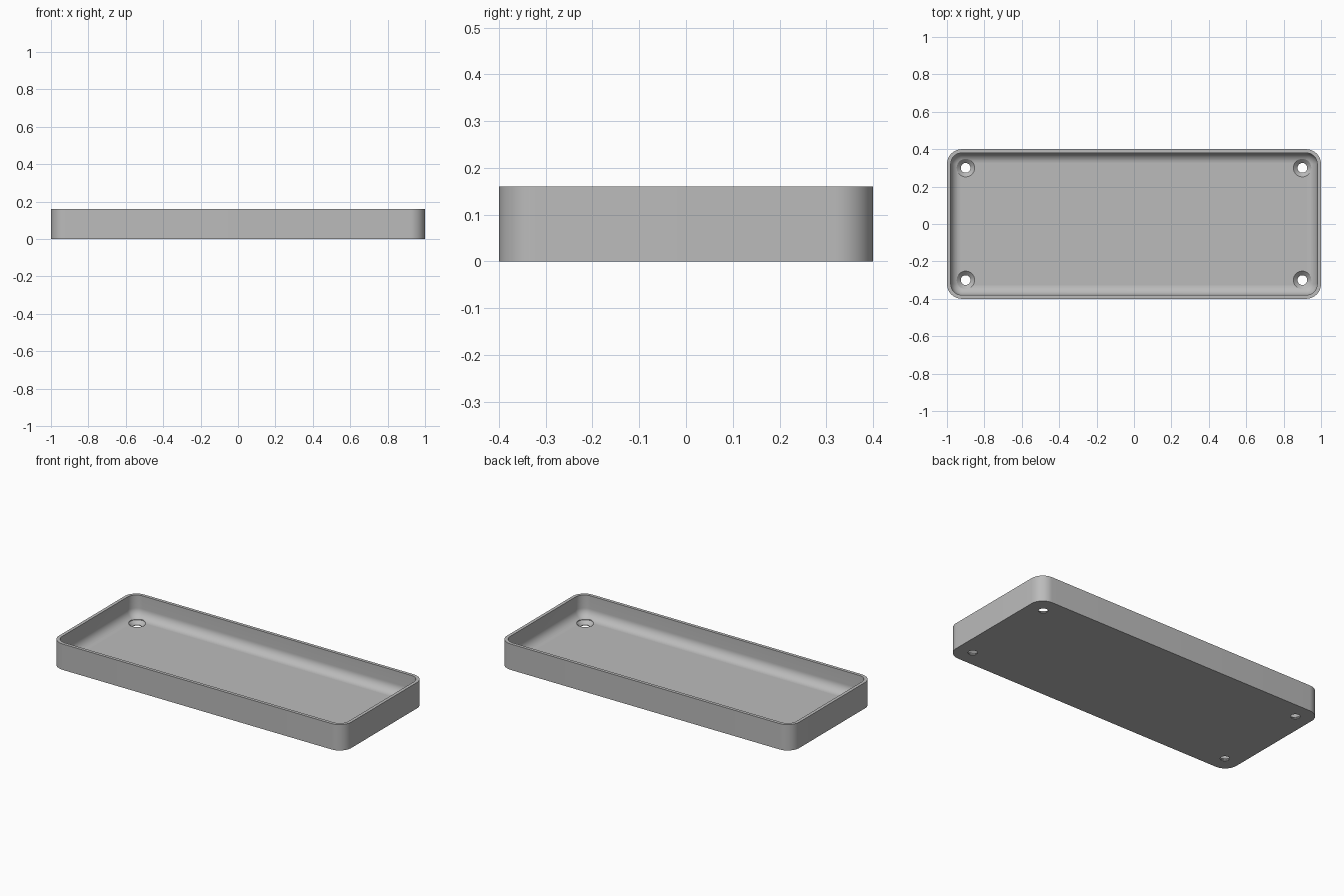
import bpy, bmesh
from math import sin, cos, pi, radians

cube = bpy.data.objects.get("Cube")
if cube:
    bpy.data.objects.remove(cube, do_unlink=True)

HX, HY, HEIGHT = 1.0, 0.4, 0.16
CORNER, WALL, FLOOR, FILLET = 0.08, 0.02, 0.025, 0.055
HOLE_X, HOLE_Y, HOLE_R, SINK_R = 0.9, 0.3, 0.026, 0.048

grey = bpy.data.materials.new("plain grey")
grey.use_nodes = True
colour = (0.5, 0.5, 0.5, 1)
grey.diffuse_color = colour
grey.node_tree.nodes["Principled BSDF"].inputs["Base Color"].default_value = colour


def rounded_ring(bm, inset, z, steps=12):
    """Rounded rectangle, inset from the outer outline."""
    r = CORNER - inset
    verts = []
    for i, (sx, sy) in enumerate([(1, 1), (-1, 1), (-1, -1), (1, -1)]):
        for k in range(steps + 1):
            a = (i + k / steps) * pi / 2
            verts.append(bm.verts.new((sx * (HX - CORNER) + r * cos(a),
                                       sy * (HY - CORNER) + r * sin(a), z)))
    return verts


def circle_ring(bm, x, y, r, z, steps=40):
    return [bm.verts.new((x + r * cos(2 * pi * k / steps),
                          y + r * sin(2 * pi * k / steps), z)) for k in range(steps)]


def loft(bm, rings):
    """Skin the rings in order and cap both ends."""
    for a, b in zip(rings, rings[1:]):
        n = len(a)
        for i in range(n):
            j = (i + 1) % n
            bm.faces.new((a[i], a[j], b[j], b[i]))
    bm.faces.new(rings[0][::-1])
    bm.faces.new(rings[-1])


def make_object(name, bm):
    bmesh.ops.recalc_face_normals(bm, faces=bm.faces)
    mesh = bpy.data.meshes.new(name)
    bm.to_mesh(mesh)
    bm.free()
    mesh.materials.append(grey)
    obj = bpy.data.objects.new(name, mesh)
    bpy.context.collection.objects.link(obj)
    return obj


# Tray shell: outer wall, rim, inner wall, fillet and floor
bm = bmesh.new()
profile = [(0, 0), (0, HEIGHT), (WALL, HEIGHT)]
for k in range(13):
    a = k / 12 * pi / 2
    profile.append((WALL + FILLET * (1 - cos(a)), FLOOR + FILLET * (1 - sin(a))))
loft(bm, [rounded_ring(bm, inset, z) for inset, z in profile])
tray = make_object("tray", bm)

# Countersunk screw holes in the four corners
bm = bmesh.new()
for sx in (-1, 1):
    for sy in (-1, 1):
        x, y = sx * HOLE_X, sy * HOLE_Y
        loft(bm, [circle_ring(bm, x, y, r, z) for r, z in
                  [(HOLE_R, -0.05), (HOLE_R, 0.004), (SINK_R, FLOOR), (SINK_R, 0.1)]])
cutter = make_object("screw_hole_cutter", bm)
cutter.hide_render = True

holes = tray.modifiers.new("screw holes", 'BOOLEAN')
holes.operation = 'DIFFERENCE'
holes.solver = 'EXACT'
holes.object = cutter

bpy.ops.object.select_all(action='DESELECT')
bpy.context.view_layer.objects.active = tray
tray.select_set(True)
bpy.ops.object.modifier_apply(modifier=holes.name)
bpy.data.objects.remove(cutter, do_unlink=True)

# Smooth curves, flat floor, base and rim
bpy.ops.object.shade_smooth_by_angle(angle=radians(30))
for face in tray.data.polygons:
    if abs(face.normal.z) > 0.9999:
        face.use_smooth = False
